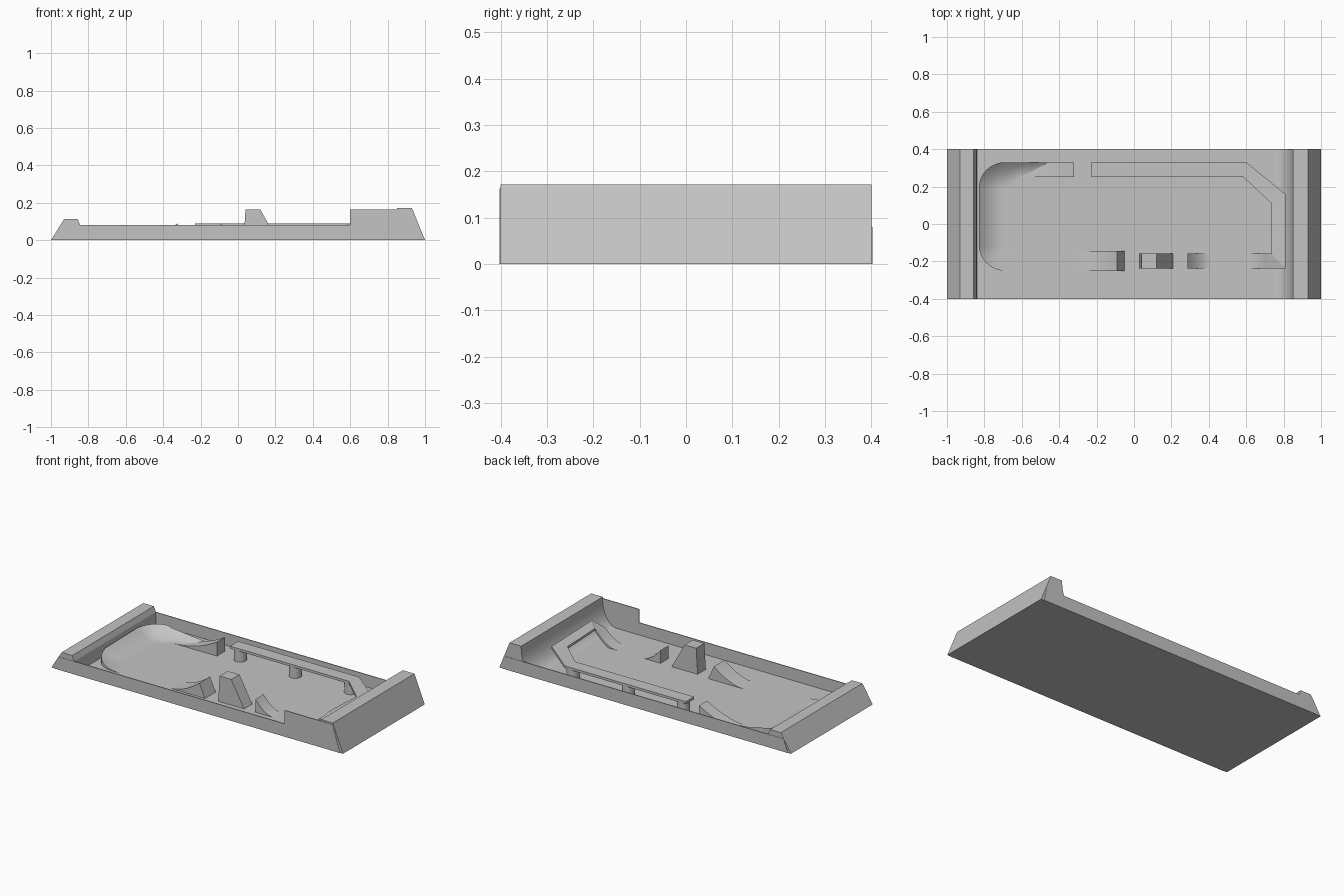
import bpy, bmesh
from math import sin, cos, pi, radians
from mathutils import Vector

cube = bpy.data.objects.get("Cube")
if cube:
    bpy.data.objects.remove(cube, do_unlink=True)

grey = bpy.data.materials.new("plain_grey")
grey.use_nodes = True
GREY = (0.55, 0.55, 0.55, 1)
grey.diffuse_color = GREY
grey.node_tree.nodes["Principled BSDF"].inputs["Base Color"].default_value = GREY


def loft(name, sections, smooth=False):
    """Closed solid joining rings that all have the same number of points."""
    bm = bmesh.new()
    rings = [[bm.verts.new(p) for p in s] for s in sections]
    n = len(rings[0])
    for a, b in zip(rings, rings[1:]):
        for i in range(n):
            j = (i + 1) % n
            bm.faces.new((a[i], a[j], b[j], b[i]))
    bm.faces.new(rings[0])
    bm.faces.new(rings[-1])
    bmesh.ops.recalc_face_normals(bm, faces=bm.faces)
    mesh = bpy.data.meshes.new(name)
    bm.to_mesh(mesh)
    bm.free()
    mesh.materials.append(grey)
    obj = bpy.data.objects.new(name, mesh)
    bpy.context.collection.objects.link(obj)
    if smooth:
        bpy.ops.object.select_all(action='DESELECT')
        obj.select_set(True)
        bpy.context.view_layer.objects.active = obj
        bpy.ops.object.shade_smooth_by_angle(angle=radians(30))
    return obj


def prism(name, profile, y0, y1, smooth=False):
    """Extrude an x-z profile along y."""
    return loft(name, [[(x, y, z) for x, z in profile] for y in (y0, y1)], smooth)


def hollow(x0, z0, x1, z1, n=10):
    """Quarter-ellipse curve, flat at its low start and steep at its high end."""
    return [(x0 + (x1 - x0) * sin(t), z0 + (z1 - z0) * (1 - cos(t)))
            for t in (pi / 2 * i / n for i in range(n + 1))]


def ramp_curve(x0, z0, x1, z1, n=8):
    """Gentler hollow curve for kickers."""
    return [(x0 + (x1 - x0) * i / n, z0 + (z1 - z0) * (i / n) ** 2) for i in range(n + 1)]


FLOOR = 0.004
W = 0.4

# Tray floor and side walls
prism("floor", [(-0.99, 0), (0.99, 0), (0.99, FLOOR), (-0.99, FLOOR)], -W, W)
prism("back_wall", [(-0.98, 0), (0.98, 0), (0.96, 0.08), (-0.95, 0.08)], W - 0.003, W + 0.002)
prism("front_wall", [(-0.98, 0), (0.98, 0), (0.93, 0.163), (0.6, 0.163),
                     (0.6, 0.08), (-0.95, 0.08)], -W - 0.002, -W + 0.003)

# End blocks: low straight one and tall one with a hollow inner face
prism("low_end_block", [(-1, 0), (-0.93, 0.112), (-0.857, 0.112), (-0.843, 0.08), (-0.84, 0)], -W, W)
prism("tall_end_block", [(1, 0), (0.755, 0)] + hollow(0.755, FLOOR, 0.85, 0.163)
      + [(0.85, 0.172), (0.93, 0.172)], -W, W, True)

# Obstacles along the front lane
prism("wide_kicker", [(-0.05, 0), (-0.3, 0)] + ramp_curve(-0.3, FLOOR, -0.09, 0.09), -0.25, -0.145, True)
prism("tall_block", [(0.03, 0), (0.21, 0), (0.12, 0.163), (0.04, 0.163)], -0.237, -0.157)
prism("small_kicker", [(0.285, 0), (0.41, 0)] + ramp_curve(0.41, FLOOR, 0.285, 0.085), -0.237, -0.157, True)

# Landing ramp on the back lane
prism("landing_ramp", [(-0.32, 0), (-0.62, 0)] + ramp_curve(-0.62, FLOOR, -0.32, 0.09), 0.25, 0.33, True)

# Banked turn: outer edge path with its inward direction
path = [(Vector((x, 0.33)), Vector((0, -1))) for x in (-0.45, -0.53, -0.61)]
R = 0.14
for cy, start in ((0.19, pi / 2), (-0.11, pi)):
    for i in range(11):
        a = start + pi / 2 * i / 10
        d = Vector((cos(a), sin(a)))
        path.append((Vector((-0.69, cy)) + d * R, -d))
path.append((Vector((-0.64, -0.25)), Vector((0, 1))))

sections = []
for k, (p, inward) in enumerate(path):
    t = k / (len(path) - 1)
    rise = min(1, 0.4 + t * 3.5)
    fall = 1 if t < 0.52 else max(0, (1 - t) / 0.48)
    h = FLOOR + 0.058 * rise * fall
    width = 0.132 if k > 2 else 0.08
    ring = [(p.x, p.y, 0)]
    for i in range(9):
        u = i / 8
        q = p + inward * width * u
        ring.append((q.x, q.y, FLOOR + (h - FLOOR) * (1 - u) ** 2))
    q = p + inward * width
    ring.append((q.x, q.y, 0))
    sections.append(ring)
loft("banked_turn", sections, True)

# Raised track: outer edge, inner edge and height of each cross-section
TOP = 0.09
track = [((-0.23, 0.33), (-0.23, 0.25), TOP),
         ((0.6, 0.33), (0.585, 0.25), TOP),
         ((0.81, 0.16), (0.735, 0.11), TOP),
         ((0.81, -0.237), (0.735, -0.157), TOP + 0.01)]
for x, z in reversed(ramp_curve(0.585, FLOOR, 0.735, TOP + 0.01)[:-1]):
    track.append(((x, -0.237), (x, -0.157), z))
loft("raised_track", [[(*o, z), (*i, z), (*i, max(0, z - 0.015)), (*o, max(0, z - 0.015))]
                      for o, i, z in track])

# Round posts under the raised track
for n, x in enumerate((-0.187, 0.19, 0.57)):
    circle = [(x + 0.037 * cos(2 * pi * i / 24), 0.29 + 0.037 * sin(2 * pi * i / 24)) for i in range(24)]
    loft(f"track_post_{n + 1}", [[(*c, z) for c in circle] for z in (0, TOP - 0.01)], True)
